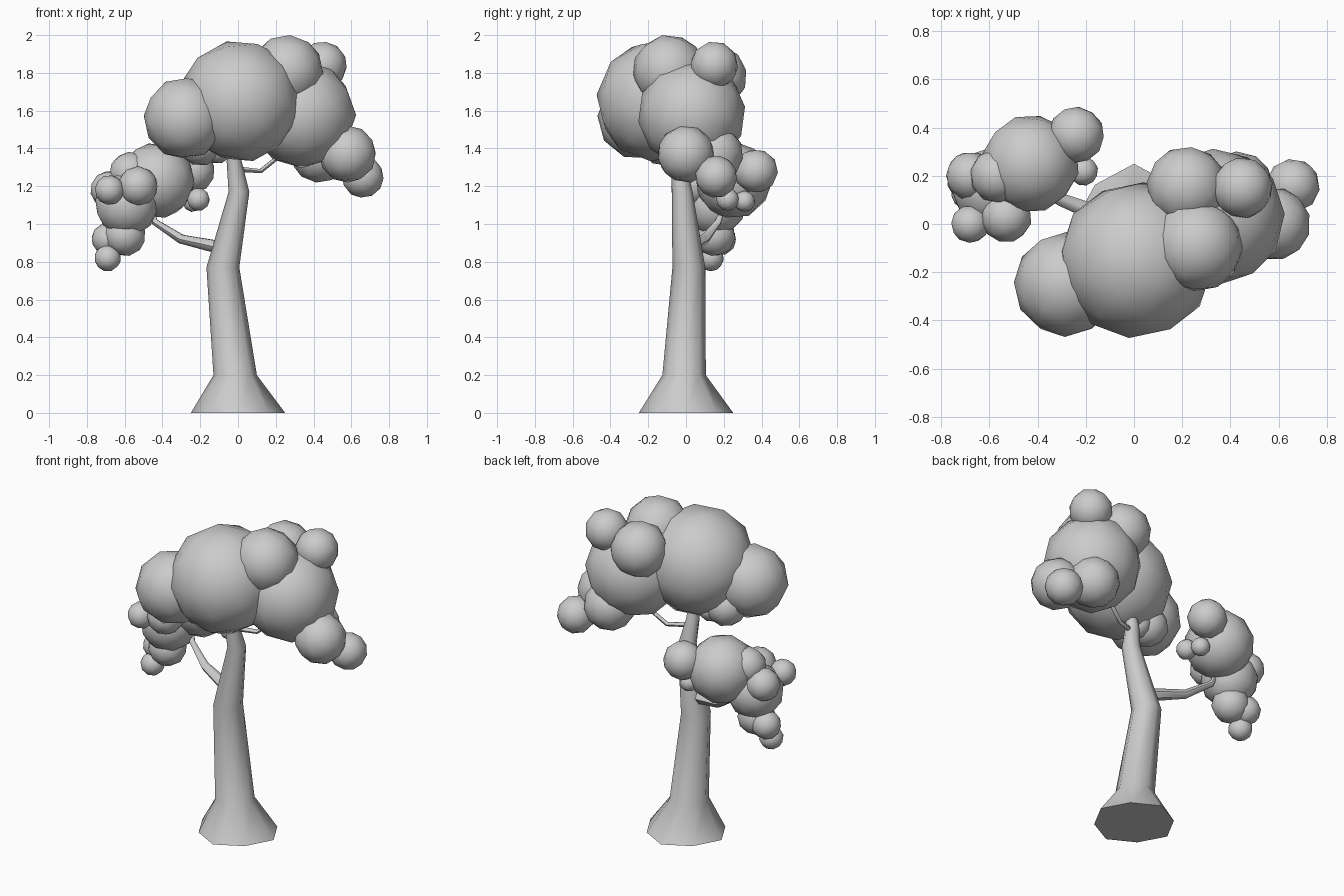
import bpy, bmesh, math, random
from mathutils import Vector, Matrix, Euler

random.seed(4)
if "Cube" in bpy.data.objects:
    bpy.data.objects.remove(bpy.data.objects["Cube"])

GREY = (0.6, 0.6, 0.6, 1)
mat = bpy.data.materials.new("light_grey")
mat.use_nodes = True
mat.diffuse_color = GREY
mat.node_tree.nodes["Principled BSDF"].inputs["Base Color"].default_value = GREY


def finish(bm, name, angle=180):
    """Turn a bmesh into a smooth shaded object."""
    bmesh.ops.recalc_face_normals(bm, faces=bm.faces)
    mesh = bpy.data.meshes.new(name)
    bm.to_mesh(mesh)
    bm.free()
    mesh.materials.append(mat)
    ob = bpy.data.objects.new(name, mesh)
    bpy.context.collection.objects.link(ob)
    bpy.ops.object.select_all(action="DESELECT")
    ob.select_set(True)
    bpy.context.view_layer.objects.active = ob
    bpy.ops.object.shade_smooth_by_angle(angle=math.radians(angle))


def limb(name, path, sides, upright=False, wobble=0.0):
    """Loft rings along (x, y, z, radius) points; the first ring may be uneven."""
    bm = bmesh.new()
    pts = [Vector(p[:3]) for p in path]
    rings = []
    for i, p in enumerate(pts):
        run = pts[min(i + 1, len(pts) - 1)] - pts[max(i - 1, 0)]
        turn = Matrix() if upright else run.to_track_quat("Z", "Y").to_matrix().to_4x4()
        ring = []
        for k in range(sides):
            a = 2 * math.pi * k / sides
            r = path[i][3] * (1 - (wobble * (k % 2) if i == 0 else 0))
            ring.append(bm.verts.new(p + turn @ Vector((r * math.cos(a), r * math.sin(a), 0))))
        rings.append(ring)
    for low, high in zip(rings, rings[1:]):
        for k in range(sides):
            n = (k + 1) % sides
            bm.faces.new((low[k], low[n], high[n], high[k]))
    bm.faces.new(rings[0][::-1])
    bm.faces.new(rings[-1])
    finish(bm, name, 60)


def foliage(name, blobs):
    """Overlapping low-poly balls given as (x, y, z, radius)."""
    bm = bmesh.new()
    for x, y, z, r in blobs:
        turn = Euler([random.uniform(0, math.pi) for _ in range(3)]).to_matrix().to_4x4()
        bmesh.ops.create_icosphere(bm, subdivisions=2, radius=r * 1.02,
                                   matrix=Matrix.Translation((x, y, z)) @ turn)
    finish(bm, name)


# Trunk with flared foot
limb("trunk", [(0, 0, 0, .25), (-.015, -.01, .2, .115), (-.08, .015, .77, .087),
               (.005, -.02, 1.17, .055), (-.02, -.04, 1.33, .04), (-.02, -.06, 1.45, .03)],
     8, upright=True, wobble=.08)

# Side branches
limb("right_branch", [(-.07, .01, .87, .04), (-.3, .1, .92, .027),
                      (-.44, .17, 1.01, .018), (-.47, .2, 1.1, .012)], 6)
limb("left_branch", [(0, -.03, 1.29, .016), (.12, .02, 1.28, .013),
                     (.22, .05, 1.36, .012), (.3, .05, 1.45, .01)], 6)

# Main crown
foliage("crown", [
    (.01, -.15, 1.65, .32), (-.28, -.25, 1.56, .215), (.26, -.09, 1.81, .19),
    (.45, .15, 1.84, .125), (.22, .155, 1.78, .165), (.34, .03, 1.58, .28),
    (.58, 0, 1.37, .15), (.66, .16, 1.25, .11), (.43, .15, 1.37, .15),
    (-.2, -.12, 1.43, .12), (-.11, -.1, 1.4, .08)])

# Lower foliage cluster on the side branch
foliage("lower_foliage", [
    (-.43, .25, 1.23, .2), (-.24, .37, 1.28, .115), (-.21, .22, 1.13, .06),
    (-.24, .31, 1.12, .055), (-.59, .15, 1.1, .165), (-.57, .2, 1.27, .11),
    (-.68, 0, 1.18, .078), (-.53, .03, 1.2, .105), (-.68, .2, 1.18, .1),
    (-.6, .15, .94, .11), (-.69, .18, .92, .085), (-.69, .13, .82, .07)])
